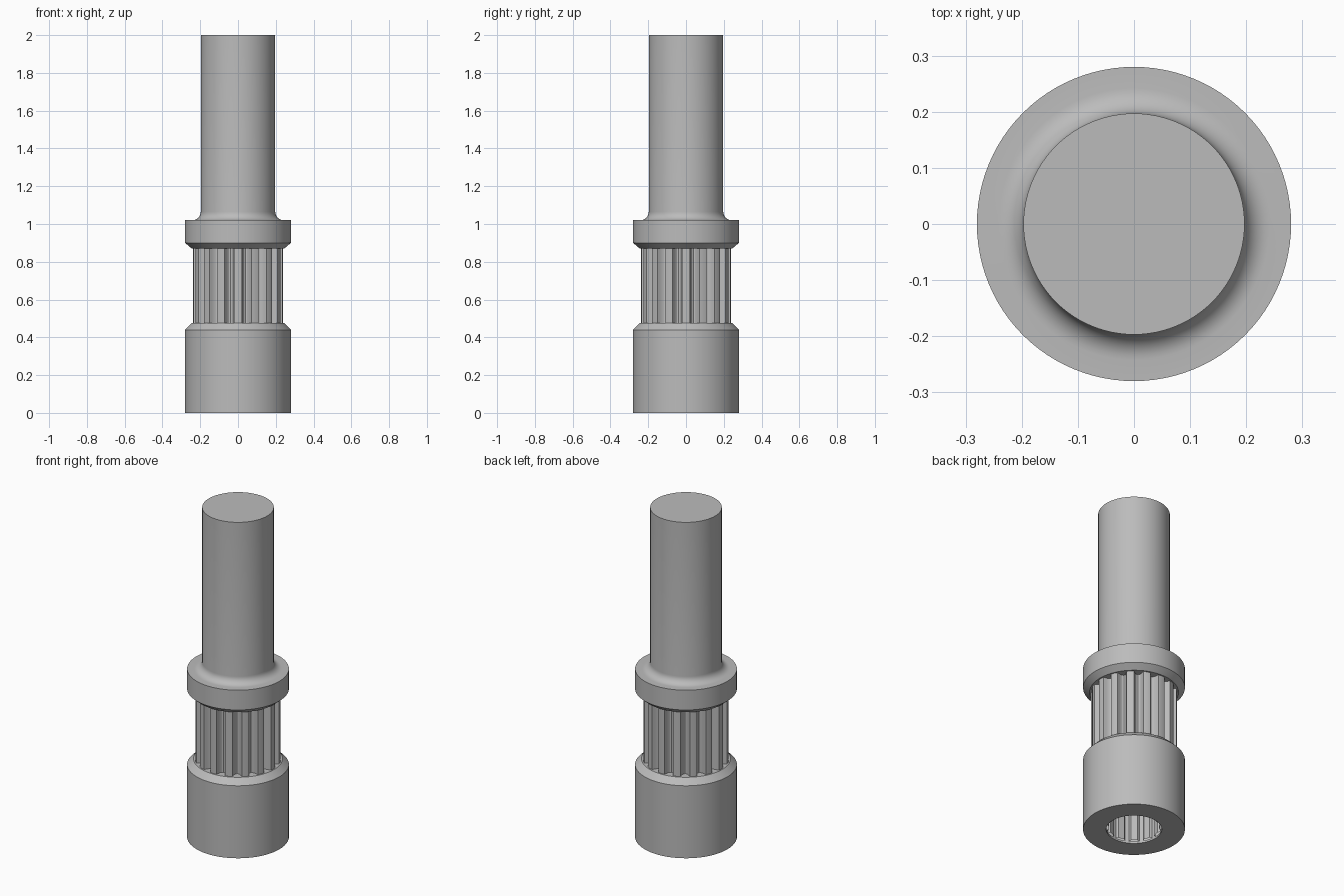
import bpy, bmesh, math

cube = bpy.data.objects.get("Cube")
if cube:
    bpy.data.objects.remove(cube, do_unlink=True)

steel = bpy.data.materials.new("grey steel")
steel.use_nodes = True
GREY = (0.5, 0.5, 0.5, 1)
steel.diffuse_color = GREY
steel.node_tree.nodes["Principled BSDF"].inputs["Base Color"].default_value = GREY

SEGS = 96
TEETH = 16


def circle(r, z):
    return [(r * math.cos(2 * math.pi * i / SEGS), r * math.sin(2 * math.pi * i / SEGS), z)
            for i in range(SEGS)]


def toothed(stations, count, z):
    """Ring made of (fraction of pitch, radius) stations repeated around the axis."""
    return [(r * math.cos(2 * math.pi * (i + f) / count), r * math.sin(2 * math.pi * (i + f) / count), z)
            for i in range(count) for f, r in stations]


def loft(name, rings, cap_start=True, cap_end=True):
    """Skin a stack of equal-sized rings."""
    bm = bmesh.new()
    loops = [[bm.verts.new(p) for p in ring] for ring in rings]
    for a, b in zip(loops, loops[1:]):
        for i in range(len(a)):
            j = (i + 1) % len(a)
            bm.faces.new((a[i], a[j], b[j], b[i]))
    if cap_start:
        bm.faces.new(loops[0][::-1])
    if cap_end:
        bm.faces.new(loops[-1])
    bmesh.ops.recalc_face_normals(bm, faces=bm.faces)
    mesh = bpy.data.meshes.new(name)
    bm.to_mesh(mesh)
    bm.free()
    mesh.materials.append(steel)
    obj = bpy.data.objects.new(name, mesh)
    bpy.context.collection.objects.link(obj)
    bpy.ops.object.select_all(action='DESELECT')
    obj.select_set(True)
    bpy.context.view_layer.objects.active = obj
    bpy.ops.object.shade_smooth_by_angle(angle=math.radians(25))
    return obj


# Lower hub: chamfered top, splined blind bore underneath
bore = [(0, .153), (.3, .153), (.4, .14), (.9, .14)]
loft("lower_hub", [circle(.153, 0), circle(.28, 0), circle(.28, .44),
                   circle(.245, .475), circle(.1, .475)], False, True)
loft("splined_bore", [toothed(bore, 12, z) for z in (.4, .012)], True, False)
loft("bore_mouth", [circle(.153, 0), circle(.153, .012)], False, False)

# Pinion teeth with rounded roots
tooth = [(-.27, .222), (-.22, .236), (0, .238), (.22, .236), (.27, .222),
         (.32, .208), (.4, .2), (.5, .197), (.6, .2), (.68, .208)]
loft("pinion_teeth", [toothed(tooth, TEETH, z) for z in (.47, .875)])

# Collar, concave fillet and upper shaft
fillet = [circle(.242 - .045 * math.sin(t), 1.065 - .045 * math.cos(t))
          for t in (math.pi / 2 * k / 8 for k in range(9))]
loft("collar_and_shaft", [circle(.245, .87), circle(.28, .9), circle(.28, 1.02)]
     + fillet + [circle(.197, 2)])
